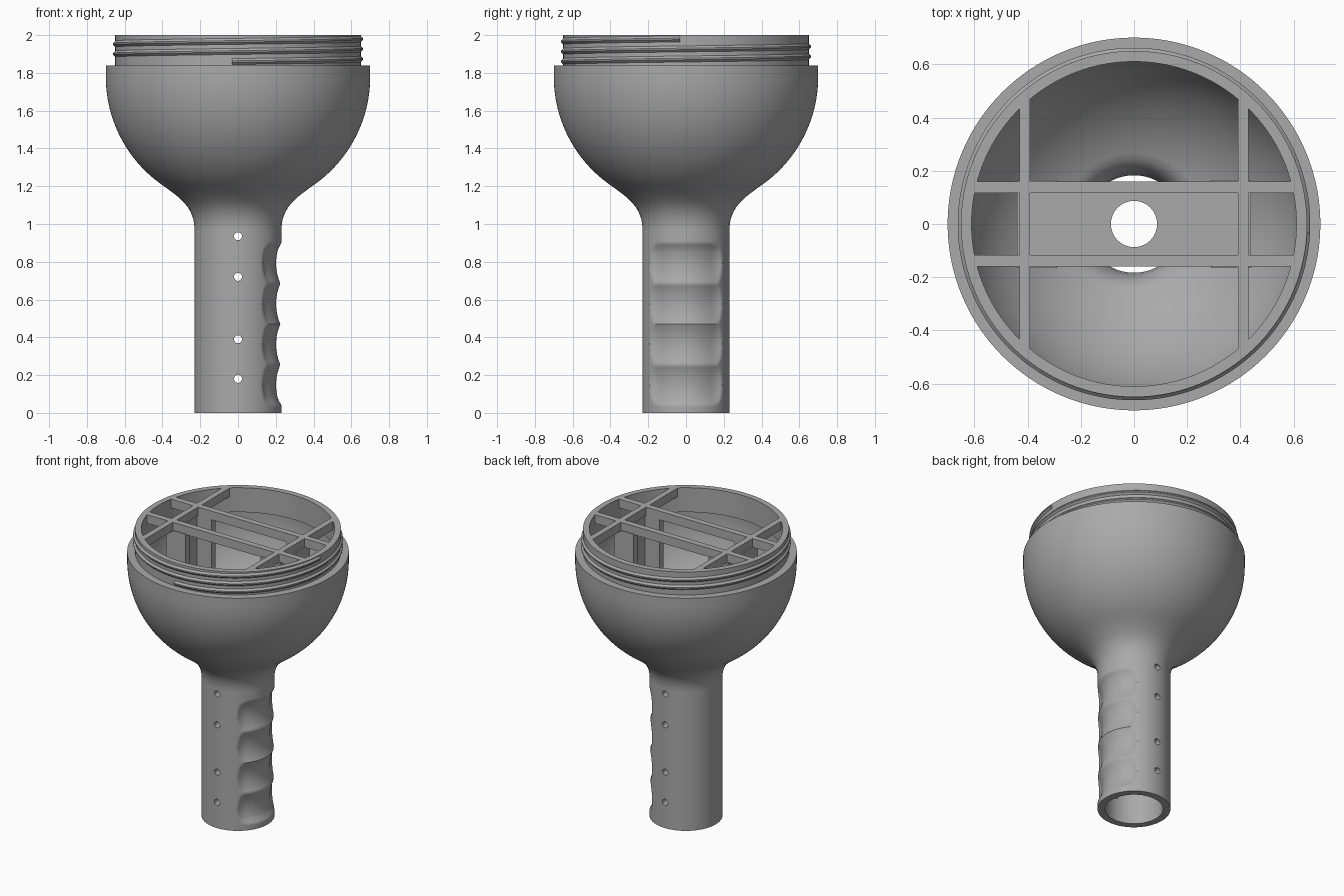
import bpy, bmesh
from math import sin, cos, pi, sqrt, atan2, asin, radians

cube = bpy.data.objects.get("Cube")
if cube:
    bpy.data.objects.remove(cube)

gray = bpy.data.materials.new("matte gray")
gray.use_nodes = True
COLOR = (0.4, 0.4, 0.4, 1)
gray.diffuse_color = COLOR
gray.node_tree.nodes["Principled BSDF"].inputs["Base Color"].default_value = COLOR


def finish(name, bm, smooth=False):
    bmesh.ops.recalc_face_normals(bm, faces=bm.faces)
    mesh = bpy.data.meshes.new(name)
    bm.to_mesh(mesh)
    bm.free()
    obj = bpy.data.objects.new(name, mesh)
    bpy.context.collection.objects.link(obj)
    mesh.materials.append(gray)
    if smooth:
        smooth_by_angle(obj)
    return obj


def smooth_by_angle(obj):
    bpy.ops.object.select_all(action='DESELECT')
    obj.select_set(True)
    bpy.context.view_layer.objects.active = obj
    bpy.ops.object.shade_smooth_by_angle(angle=radians(32))


def bridge(bm, rings, closed):
    """Join rings of vertices into quads."""
    pairs = list(zip(rings, rings[1:]))
    if closed:
        pairs.append((rings[-1], rings[0]))
    for a, b in pairs:
        n = len(a)
        for i in range(n):
            j = (i + 1) % n
            bm.faces.new((a[i], a[j], b[j], b[i]))


def box(name, x0, x1, y0, y1, z0, z1):
    bm = bmesh.new()
    bmesh.ops.create_cube(bm, size=1)
    for v in bm.verts:
        v.co.x = x1 if v.co.x > 0 else x0
        v.co.y = y1 if v.co.y > 0 else y0
        v.co.z = z1 if v.co.z > 0 else z0
    return finish(name, bm)


def cylinder(bm, radius, depth, z, along_y):
    new = bmesh.ops.create_cone(bm, cap_ends=True, segments=32, radius1=radius,
                                radius2=radius, depth=depth)["verts"]
    for v in new:
        if along_y:
            v.co.y, v.co.z = -v.co.z, v.co.y
        v.co.z += z


def cut(obj, cutter):
    mod = obj.modifiers.new("cut", 'BOOLEAN')
    mod.operation, mod.solver, mod.object = 'DIFFERENCE', 'EXACT', cutter
    bpy.ops.object.select_all(action='DESELECT')
    bpy.context.view_layer.objects.active = obj
    obj.select_set(True)
    bpy.ops.object.modifier_apply(modifier=mod.name)
    bpy.data.objects.remove(cutter)
    smooth_by_angle(obj)


# Body profile: grip, flare, bowl, neck, then back down the inside
GRIP, BOWL, INNER, MID = 0.23, 0.70, 0.65, 1.78


def arc(radius, r0, r1, steps):
    a0, a1 = asin(r0 / radius), asin(r1 / radius)
    angles = [a0 + (a1 - a0) * i / steps for i in range(steps + 1)]
    return [(radius * sin(a), MID - radius * cos(a)) for a in angles]


profile = [(GRIP, i / 100) for i in range(99)]
profile += [(0.235, 1.02), (0.247, 1.055), (0.266, 1.09), (0.292, 1.12),
            (0.325, 1.15), (0.36, 1.177)]
profile += arc(BOWL, 0.395, BOWL, 28)
profile += [(BOWL, 1.84), (0.65, 1.84), (0.65, 2.0), (0.61, 2.0), (0.61, 1.83), (0.648, 1.82)]
profile += arc(INNER, INNER, 0.24, 26)
profile += [(0.21, 1.14), (0.19, 1.09), (0.183, 1.04), (0.183, 0.0)]

# Four finger hollows pressed into the +x side of the grip
LOW, PITCH, DEPTH, SPREAD = 0.04, 0.215, 0.023, radians(54)


def hollow(angle, z):
    t = (z - LOW) / PITCH
    v = abs(atan2(sin(angle), cos(angle))) / SPREAD
    if not 0 <= t <= 4 or v > 1.2:
        return 0
    u = 2 * (t % 1) - 1
    edge = min(1, t * 6, (4 - t) * 6)
    return DEPTH * max(0, 1 - u * u + 0.25 * edge - v ** 8)


SEG = 160
bm = bmesh.new()
rings = []
for r, z in profile:
    ring = []
    for i in range(SEG):
        a = 2 * pi * i / SEG
        rr = r - hollow(a, z) if r == GRIP else r
        ring.append(bm.verts.new((rr * cos(a), rr * sin(a), z)))
    rings.append(ring)
bridge(bm, rings, True)
body = finish("bowl_and_grip", bm)

# Pin holes right through the grip
bm = bmesh.new()
for z in (0.18, 0.39, 0.72, 0.935):
    cylinder(bm, 0.021, 1, z, True)
cut(body, finish("pin_hole_cutter", bm))

# Screw thread around the neck
bm = bmesh.new()
TURNS, STEPS = 2.25, 270
section = ((0.64, -0.016), (0.65, -0.016), (0.662, -0.004),
           (0.662, 0.004), (0.65, 0.016), (0.64, 0.016))
rings = []
for i in range(STEPS + 1):
    t = i / STEPS
    a = -pi / 2 - 0.05 + t * TURNS * 2 * pi
    rings.append([bm.verts.new((r * cos(a), r * sin(a), 1.86 + 0.12 * t + dz))
                  for r, dz in section])
bridge(bm, rings, False)
bm.faces.new(rings[0])
bm.faces.new(rings[-1])
finish("screw_thread", bm, True)

# Crossed bars flush with the rim, and guide channels beneath them
for s, side in ((1, "left"), (-1, "right")):
    box(f"{side}_cross_bar", *sorted((s * 0.39, s * 0.43)), -0.465, 0.465, 1.94, 2.0)
    box(f"{side}_guide_wall", *sorted((s * 0.40, s * 0.44)), -0.165, 0.165, 1.28, 1.945)
    for q, end in ((1, "back"), (-1, "front")):
        box(f"{side}_{end}_guide_flange", *sorted((s * 0.29, s * 0.44)),
            *sorted((q * 0.12, q * 0.165)), 1.28, 1.945)
for q, end in ((1, "back"), (-1, "front")):
    box(f"{end}_long_bar", -0.615, 0.615, *sorted((q * 0.117, q * 0.16)), 1.94, 2.0)

# Floor plate with a round cable opening
floor = box("floor_plate", -0.41, 0.41, -0.16, 0.16, 1.26, 1.30)
bm = bmesh.new()
cylinder(bm, 0.087, 0.4, 1.28, False)
cut(floor, finish("opening_cutter", bm))
